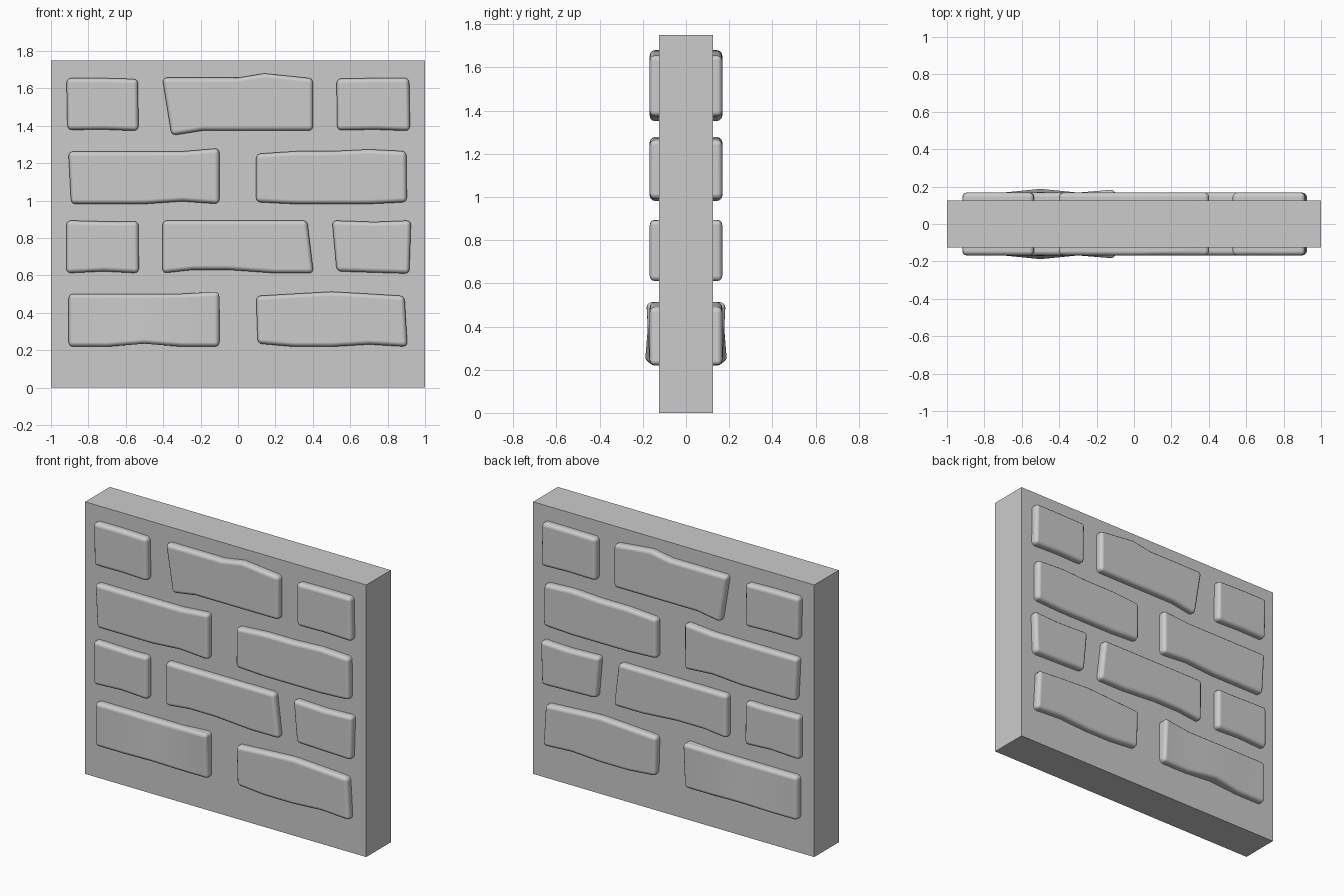
import bpy, bmesh

if "Cube" in bpy.data.objects:
    bpy.data.objects.remove(bpy.data.objects["Cube"])

HALF = 0.168  # brick half depth

# Wall slab
bpy.ops.mesh.primitive_cube_add(size=1, location=(0, 0, 0.875))
wall = bpy.context.object
wall.name = "wall_slab"
wall.scale = (2, 0.25, 1.75)
bpy.ops.object.transform_apply(location=False, rotation=False, scale=True)


def brick(name, top, bottom, bulge_top=None, bulge_bottom=None):
    """Brick running through the wall, from matching top and bottom outlines (x, z)."""
    n = len(top)
    bt, bb = bulge_top or [0] * n, bulge_bottom or [0] * n
    bm = bmesh.new()
    rings = []
    for i in range(n):
        (xt, zt), (xb, zb) = top[i], bottom[i]
        yt, yb = HALF + bt[i], HALF + bb[i]
        rings.append([bm.verts.new(p) for p in
                      ((xb, -yb, zb), (xb, yb, zb), (xt, yt, zt), (xt, -yt, zt))])
    for a, b in zip(rings, rings[1:]):
        for k in range(4):
            m = (k + 1) % 4
            bm.faces.new((a[k], a[m], b[m], b[k]))
    bm.faces.new(rings[0])
    bm.faces.new(rings[-1])
    bmesh.ops.recalc_face_normals(bm, faces=bm.faces)
    for f in bm.faces:
        f.smooth = True
    mesh = bpy.data.meshes.new(name)
    bm.to_mesh(mesh)
    bm.free()
    ob = bpy.data.objects.new(name, mesh)
    bpy.context.collection.objects.link(ob)
    # Rounded rims
    bev = ob.modifiers.new("rounded_edges", 'BEVEL')
    bev.width = 0.024
    bev.segments = 3
    bev.limit_method = 'ANGLE'
    bev.angle_limit = 0.7
    bev.harden_normals = True


# Top course
brick("brick_1_left", [(-.917, 1.655), (-.72, 1.655), (-.535, 1.65)],
      [(-.912, 1.378), (-.72, 1.38), (-.532, 1.373)])
brick("brick_1_middle", [(-.405, 1.657), (-.2, 1.657), (0, 1.657), (.14, 1.68), (.402, 1.653)],
      [(-.355, 1.348), (-.19, 1.374), (0, 1.374), (.2, 1.374), (.402, 1.374)])
brick("brick_1_right", [(.527, 1.652), (.73, 1.655), (.915, 1.656)],
      [(.53, 1.376), (.73, 1.38), (.92, 1.373)])

# Second course
brick("brick_2_left", [(-.907, 1.263), (-.7, 1.263), (-.5, 1.263), (-.3, 1.263), (-.1, 1.28)],
      [(-.892, .982), (-.7, .982), (-.5, .982), (-.3, .996), (-.1, .982)])
brick("brick_2_right", [(.097, 1.25), (.31, 1.264), (.5, 1.264), (.7, 1.274), (.9, 1.264)],
      [(.097, .992), (.3, .982), (.5, .982), (.7, .982), (.903, .992)])

# Third course
brick("brick_3_left", [(-.918, .894), (-.64, .887), (-.532, .89)],
      [(-.918, .612), (-.72, .622), (-.53, .612)])
brick("brick_3_middle", [(-.404, .894), (-.2, .894), (0, .894), (.2, .894), (.37, .894)],
      [(-.404, .612), (-.24, .63), (-.05, .63), (.2, .612), (.404, .612)])
brick("brick_3_right", [(.503, .894), (.73, .886), (.925, .894)],
      [(.528, .622), (.72, .616), (.916, .61)])

# Bottom course, the left brick bulges outward
brick("brick_4_left", [(-.905, .502), (-.7, .502), (-.5, .502), (-.3, .502), (-.1, .514)],
      [(-.905, .219), (-.7, .219), (-.5, .235), (-.3, .219), (-.1, .219)],
      bulge_top=[0, 0, 0, 0, .018], bulge_bottom=[0, 0, .022, 0, 0])
brick("brick_4_right", [(.097, .49), (.3, .502), (.5, .513), (.7, .502), (.89, .49)],
      [(.105, .236), (.3, .219), (.5, .219), (.7, .231), (.906, .219)])
